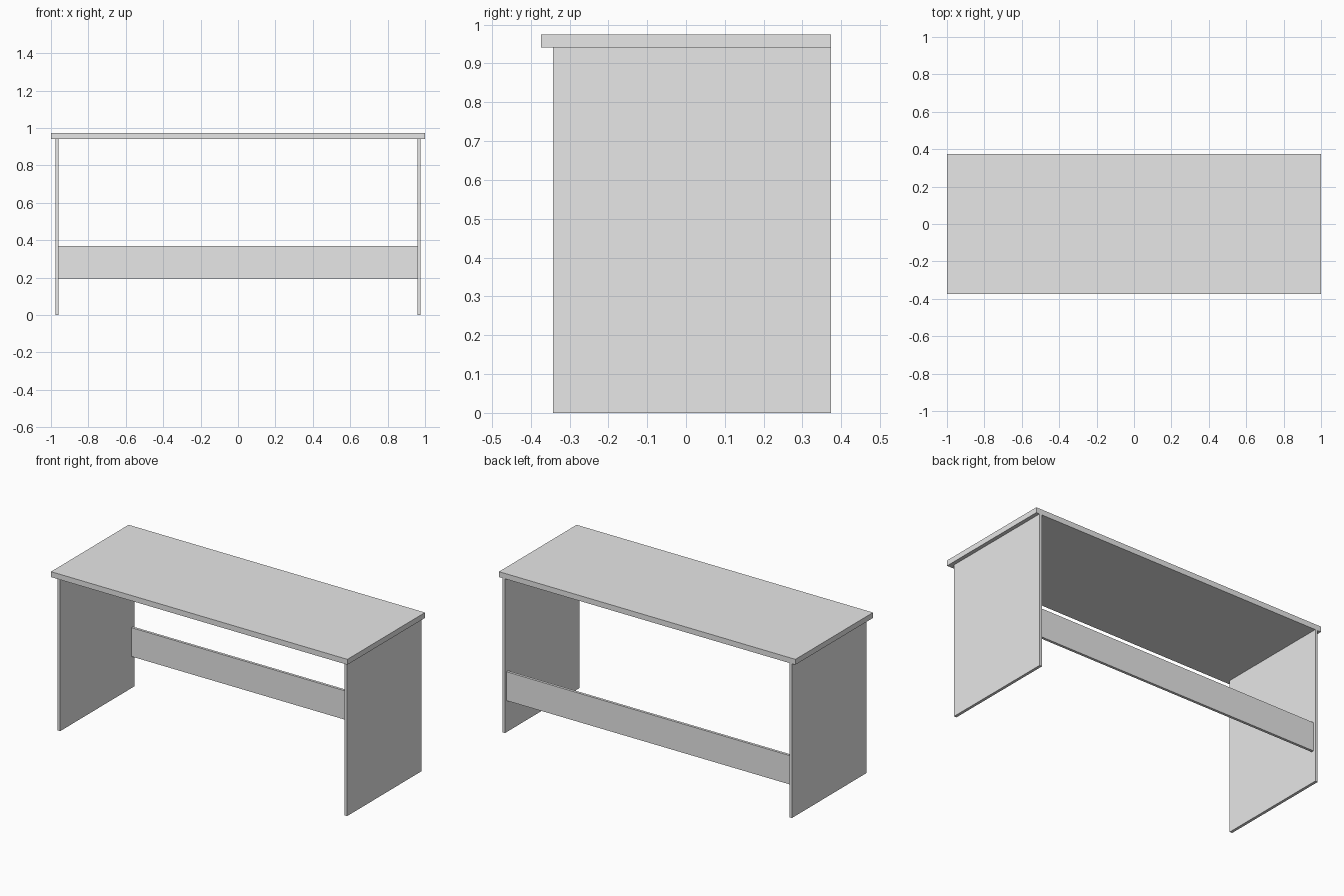
import bpy

if "Cube" in bpy.data.objects:
    bpy.data.objects.remove(bpy.data.objects["Cube"])

# One plain grey for the whole desk
grey = bpy.data.materials.new("light grey")
grey.diffuse_color = (0.8, 0.8, 0.8, 1.0)
grey.use_nodes = True
grey.node_tree.nodes["Principled BSDF"].inputs["Base Color"].default_value = grey.diffuse_color


def board(name, x, y, z):
    """Rectangular board spanning the given (min, max) ranges."""
    spans = (x, y, z)
    bpy.ops.mesh.primitive_cube_add(size=1, location=[(a + b) / 2 for a, b in spans])
    ob = bpy.context.object
    ob.name = name
    ob.scale = [b - a for a, b in spans]
    bpy.ops.object.transform_apply(location=False, rotation=False, scale=True)
    ob.data.materials.append(grey)
    return ob


# Desktop, overhanging the sides and the front
board("desktop", (-1, 1), (-0.374, 0.374), (0.941, 0.974))

# Side panels, flush with the back
for name, s in (("left_side_panel", -1), ("right_side_panel", 1)):
    board(name, sorted((s * 0.96, s * 0.977)), (-0.343, 0.374), (0, 0.941))

# Stretcher between the sides, slightly inset from the back
board("back_stretcher", (-0.96, 0.96), (0.344, 0.36), (0.193, 0.369))
